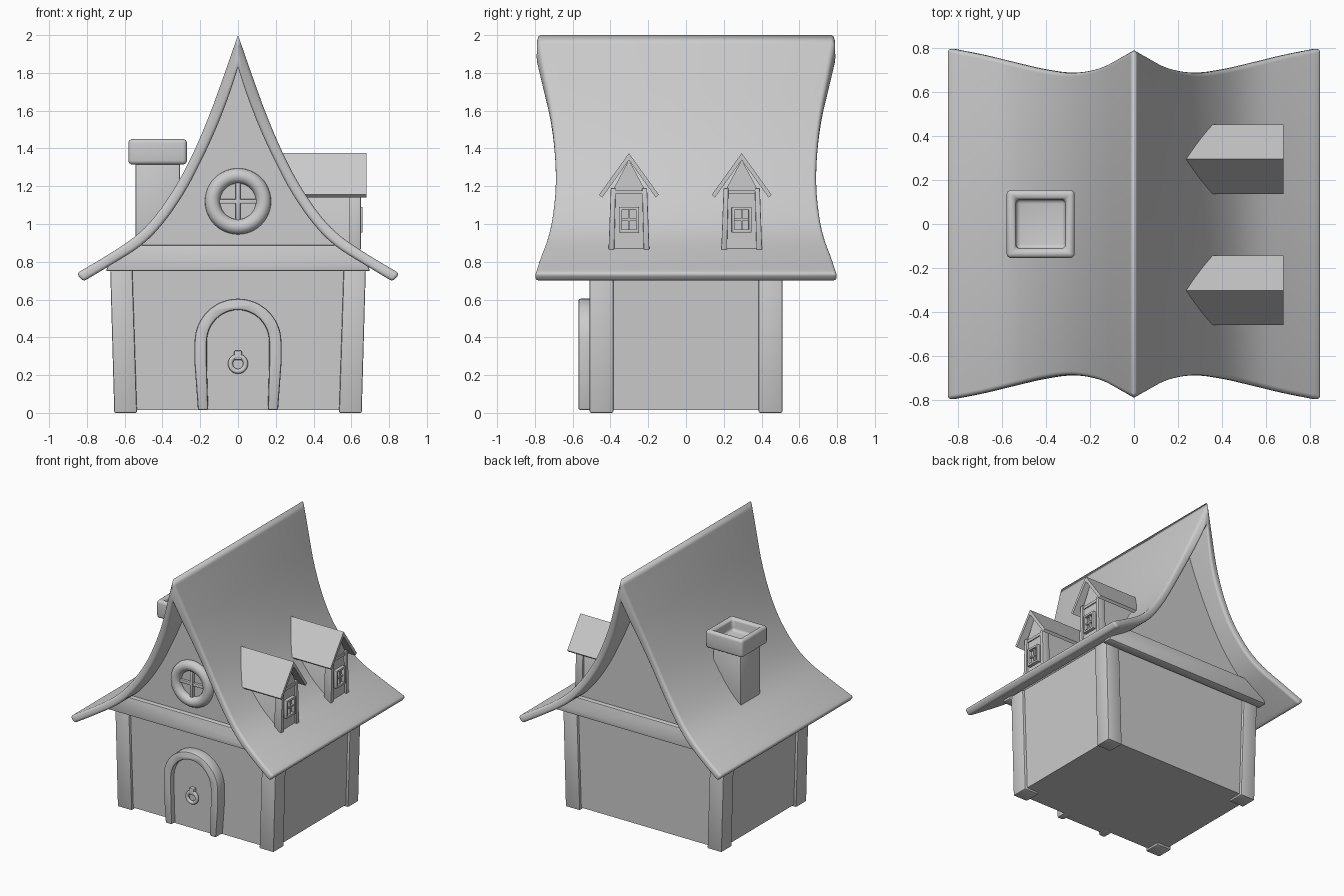
import bpy, bmesh, math

if "Cube" in bpy.data.objects:
    bpy.data.objects.remove(bpy.data.objects["Cube"])

def finish(name, bm, bevel=0.0, segs=2, angle=0.6, keep=lambda e: True, smooth=math.radians(35)):
    """Bevel the hard edges, make the object and shade it."""
    bmesh.ops.recalc_face_normals(bm, faces=bm.faces[:])
    if bevel:
        es = [e for e in bm.edges if e.is_manifold and e.calc_face_angle(0) > angle and keep(e)]
        bmesh.ops.bevel(bm, geom=es, offset=bevel, segments=segs, profile=0.5,
                        affect='EDGES', clamp_overlap=True)
    me = bpy.data.meshes.new(name)
    bm.to_mesh(me)
    bm.free()
    ob = bpy.data.objects.new(name, me)
    bpy.context.collection.objects.link(ob)
    bpy.ops.object.select_all(action='DESELECT')
    ob.select_set(True)
    bpy.context.view_layer.objects.active = ob
    bpy.ops.object.shade_smooth_by_angle(angle=smooth)
    return ob

def prism(name, pts, axis, a, b, bevel=0.0, segs=2):
    """Extrude a 2D outline along x (points are y,z) or y (points are x,z)."""
    bm = bmesh.new()
    put = (lambda p, t: (t, p[0], p[1])) if axis == 'x' else (lambda p, t: (p[0], t, p[1]))
    lo = [bm.verts.new(put(p, a)) for p in pts]
    hi = [bm.verts.new(put(p, b)) for p in pts]
    bm.faces.new(lo)
    bm.faces.new(hi[::-1])
    n = len(pts)
    for i in range(n):
        bm.faces.new((lo[i], lo[(i + 1) % n], hi[(i + 1) % n], hi[i]))
    return finish(name, bm, bevel, segs)

def box(name, x0, x1, y0, y1, z0, z1, bevel=0.0):
    return prism(name, [(x0, z0), (x1, z0), (x1, z1), (x0, z1)], 'y', y0, y1, bevel)

def torus(name, loc, R, r):
    bpy.ops.mesh.primitive_torus_add(location=loc, rotation=(math.pi / 2, 0, 0), major_radius=R,
                                     minor_radius=r, major_segments=48, minor_segments=16)
    bpy.context.object.name = name
    bpy.ops.object.shade_smooth()

def spline(P, n=4):
    """Catmull-Rom through tuples of any size."""
    ext = lambda a, b: tuple(2 * u - v for u, v in zip(a, b))
    Q = [ext(P[0], P[1])] + P + [ext(P[-1], P[-2])]
    out = []
    for i in range(1, len(Q) - 2):
        for k in range(n):
            t = k / n
            out.append(tuple(0.5 * (2 * b + (c - a) * t + (2 * a - 5 * b + 4 * c - d) * t * t
                                    + (3 * b - a - 3 * c + d) * t ** 3)
                             for a, b, c, d in zip(*Q[i - 1:i + 3])))
    return out + [P[-1]]

# main roof: outer x,z / inner x,z / half depth
half = spline([(0, 2.0, 0, 1.83, .79), (.07, 1.8, .045, 1.69, .755), (.15, 1.58, .11, 1.52, .715),
               (.24, 1.37, .19, 1.345, .693), (.33, 1.20, .285, 1.165, .69), (.44, 1.04, .40, 1.0, .707),
               (.55, .93, .515, .885, .733), (.70, .83, .67, .785, .77), (.855, .738, .82, .695, .80)])
full = [(-a, b, -c, d, e) for a, b, c, d, e in half[:0:-1]] + half
bm = bmesh.new()
rows = [[bm.verts.new(p) for p in ((ox, -d, oz), (ox, d, oz), (ix, d, iz), (ix, -d, iz))]
        for ox, oz, ix, iz, d in full]
for r, s in zip(rows, rows[1:]):
    for k in range(4):
        bm.faces.new((r[k], r[(k + 1) % 4], s[(k + 1) % 4], s[k]))
bm.faces.new(rows[0])
bm.faces.new(rows[-1][::-1])
finish("main_roof", bm, 0.018, 3, 0.8,
       keep=lambda e: not all(abs(v.co.x) < 1e-4 for v in e.verts), smooth=math.pi)

# gable body, filled up to the middle of the roof sheet
mid = [((a + c) / 2, (b + d) / 2) for a, b, c, d, e in half if (b + d) / 2 > .80]
prism("gable_wall", [(-x, z) for x, z in mid[:0:-1]] + mid + [(.66, .78), (-.66, .78)], 'y', -.54, .54)

# beam under each gable
for s, n in ((-1, "front"), (1, "back")):
    prism(n + "_beam", [(-.70, .75), (.70, .75), (.68, .80), (.54, .89), (-.54, .89), (-.68, .80)],
          'y', s * .50, s * .575, .01)

# walls and corner posts, flaring upward
prism("walls", [(-.635, .015), (.635, .015), (.66, .80), (-.66, .80)], 'y', -.49, .49)
for sx in (-1, 1):
    for sy in (-1, 1):
        prism("corner_post", [(sx * x, z) for x, z in ((.535, 0), (.655, 0), (.677, .78), (.56, .78))],
              'y', sy * .385, sy * .51, .008)

# arched door
def arch(w0, w, zc, h):
    return [(w0, .015), (w, .26)] + [(w * math.cos(t), zc + h * math.sin(t)) for t in
            [math.pi * i / 24 for i in range(25)]] + [(-w, .26), (-w0, .015)]
outer, inner = arch(.212, .23, .375, .23), arch(.158, .165, .375, .17)
prism("door_frame", outer + inner[::-1], 'y', -.57, -.47, .012)
prism("door_panel", arch(.165, .172, .375, .175), 'y', -.53, -.47)
torus("door_knocker_ring", (0, -.55, .26), .04, .013)
box("door_knocker_mount", -.02, .02, -.562, -.52, .28, .33, .006)

# round gable window
torus("round_window_frame", (0, -.545, 1.12), .135, .04)
box("round_window_bar_vertical", -.012, .012, -.56, -.53, 1.02, 1.22, .004)
box("round_window_bar_horizontal", -.1, .1, -.558, -.53, 1.108, 1.132, .004)

# chimney with hollow cap
box("chimney_shaft", -.542, -.308, -.117, .117, .85, 1.35, .008)
bm = bmesh.new()
bmesh.ops.create_cube(bm, size=1)
for v in bm.verts:
    v.co = (v.co.x * .31 - .425, v.co.y * .31, v.co.z * .135 + 1.3825)
top = max(bm.faces, key=lambda f: f.calc_center_median().z)
bmesh.ops.inset_region(bm, faces=[top], thickness=.06)
pit = bmesh.ops.extrude_face_region(bm, geom=[top])["geom"]
bmesh.ops.translate(bm, vec=(0, 0, -.09), verts=[v for v in pit if isinstance(v, bmesh.types.BMVert)])
bmesh.ops.delete(bm, geom=[top], context='FACES') if top.is_valid else None
finish("chimney_cap", bm, .03, 4)

# two dormers on the right slope
for y in (-.302, .295):
    prism("dormer_body", [(y - .085, .80), (y + .085, .80), (y + .085, 1.18), (y, 1.34), (y - .085, 1.18)],
          'x', .20, .635)
    prism("dormer_roof", [(y, 1.375), (y + .158, 1.155), (y + .142, 1.14), (y, 1.338),
                          (y - .142, 1.14), (y - .158, 1.155)], 'x', .18, .68)
    box("dormer_lintel", .60, .643, y - .09, y + .09, 1.16, 1.18)
    for s in (-1, 1):
        prism("dormer_post", [(y + s * .078, .865), (y + s * .108, .865), (y + s * .096, 1.19),
                              (y + s * .07, 1.19)], 'x', .59, .65, .004)
        # window frame sides, then rails
        box("dormer_window_stile", .62, .66, y + s * .045 - .008, y + s * .045 + .008, .955, 1.09, .003)
        zc = 1.0225 + s * .0595
        box("dormer_window_rail", .62, .66, y - .05, y + .05, zc - .008, zc + .008, .003)
    box("dormer_window_bar_vertical", .62, .65, y - .005, y + .005, .96, 1.085)
    box("dormer_window_bar_horizontal", .62, .65, y - .045, y + .045, 1.018, 1.028)
